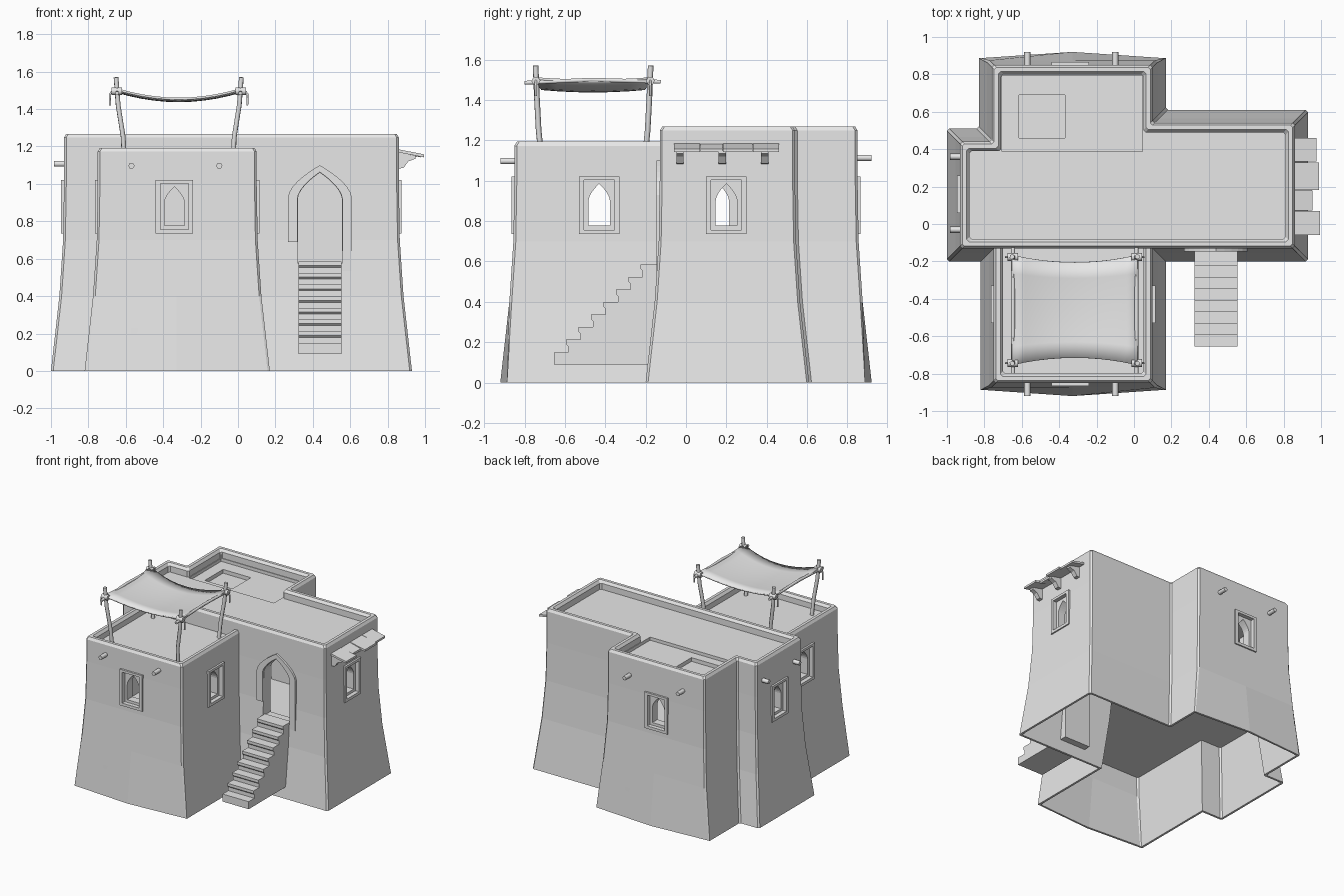
import bpy, bmesh, math
from mathutils import Matrix, Vector

if "Cube" in bpy.data.objects:
    bpy.data.objects.remove(bpy.data.objects["Cube"])

clay = bpy.data.materials.new("pale_grey")
clay.diffuse_color = (0.8, 0.8, 0.8, 1)
clay.use_nodes = True
clay.node_tree.nodes["Principled BSDF"].inputs["Base Color"].default_value = clay.diffuse_color


def finish(bm, name):
    bmesh.ops.recalc_face_normals(bm, faces=bm.faces)
    me = bpy.data.meshes.new(name)
    bm.to_mesh(me)
    bm.free()
    me.materials.append(clay)
    ob = bpy.data.objects.new(name, me)
    bpy.context.collection.objects.link(ob)
    return ob


def combine(ob, other, operation='DIFFERENCE'):
    m = ob.modifiers.new("cut", 'BOOLEAN')
    m.operation, m.object, m.solver = operation, other, 'EXACT'
    bpy.context.view_layer.objects.active = ob
    bpy.ops.object.modifier_apply(modifier=m.name)
    bpy.data.objects.remove(other)


def box(name, x0, x1, y0, y1, z0, z1):
    bm = bmesh.new()
    bmesh.ops.create_cube(bm, size=1)
    for v in bm.verts:
        v.co = ((x0 + x1) / 2 + v.co.x * (x1 - x0),
                (y0 + y1) / 2 + v.co.y * (y1 - y0),
                (z0 + z1) / 2 + v.co.z * (z1 - z0))
    return finish(bm, name)


def wall_place(x, y, turn):
    """Local x runs along the wall, local -y points out of it."""
    return Matrix.Translation((x, y, 0)) @ Matrix.Rotation(math.radians(turn), 4, 'Z')


def prism(name, pts, out0, out1, mat):
    bm = bmesh.new()
    a, b = [[bm.verts.new(mat @ Vector((u, -w, v))) for u, v in pts] for w in (out0, out1)]
    bm.faces.new(a)
    bm.faces.new(b)
    for i in range(len(pts)):
        j = (i + 1) % len(pts)
        bm.faces.new((a[i], a[j], b[j], b[i]))
    return finish(bm, name)


def band(name, outer, inner, out0, out1, mat, closed=True):
    """Raised trim between two matching outlines."""
    bm = bmesh.new()
    loops = [[bm.verts.new(mat @ Vector((u, -w, v))) for u, v in pts]
             for pts, w in ((outer, out0), (outer, out1), (inner, out1), (inner, out0))]
    n = len(outer)
    for i in range(n if closed else n - 1):
        j = (i + 1) % n
        for k in range(4):
            a, b = loops[k], loops[(k + 1) % 4]
            bm.faces.new((a[i], a[j], b[j], b[i]))
    if not closed:
        for i in (0, n - 1):
            bm.faces.new([lp[i] for lp in loops])
    return finish(bm, name)


def tube(name, pts, r):
    cu = bpy.data.curves.new(name, 'CURVE')
    cu.dimensions, cu.bevel_depth, cu.bevel_resolution, cu.use_fill_caps = '3D', r, 1, True
    sp = cu.splines.new('POLY')
    sp.points.add(len(pts) - 1)
    for p, co in zip(sp.points, pts):
        p.co = (*co, 1)
    tmp = bpy.data.objects.new(name, cu)
    bpy.context.collection.objects.link(tmp)
    me = bpy.data.meshes.new_from_object(tmp.evaluated_get(bpy.context.evaluated_depsgraph_get()))
    bpy.data.objects.remove(tmp)
    me.materials.clear()
    me.materials.append(clay)
    ob = bpy.data.objects.new(name, me)
    bpy.context.collection.objects.link(ob)
    return ob


def inset(poly, d, chamfer):
    """Shift a counter-clockwise outline inwards, then trim its corners."""
    P = [Vector(p) for p in poly]
    n = len(P)
    Q = []
    for i in range(n):
        e1, e2 = (P[i] - P[i - 1]).normalized(), (P[(i + 1) % n] - P[i]).normalized()
        n1, n2 = Vector((-e1.y, e1.x)), Vector((-e2.y, e2.x))
        Q.append((P[i] + (n1 + n2) / (1 + n1.dot(n2)) * d, abs(e1.dot(e2)) > 0.9))
    out = []
    for i, (q, straight) in enumerate(Q):
        if straight:
            out.append(q)
        else:
            for other in (Q[i - 1][0], Q[(i + 1) % n][0]):
                out.append(q + (other - q).normalized() * chamfer)
    return out


def shell(name, poly, rings, extra=0.0):
    """Closed solid lofted through (height, inset) rings."""
    bm = bmesh.new()
    loops = []
    for z, d in rings:
        loop = []
        for p in inset(poly, d + extra, 0.012):
            lim = 9 if abs(p.x + 0.33) < 0.01 else 0.887 - extra
            loop.append(bm.verts.new((p.x, max(-lim, min(lim, p.y)), z)))
        loops.append(loop)
    for a, b in zip(loops, loops[1:]):
        for i in range(len(a)):
            j = (i + 1) % len(a)
            bm.faces.new((a[i], a[j], b[j], b[i]))
    bm.faces.new(loops[0])
    bm.faces.new(loops[-1])
    return finish(bm, name)


def wall_rings(top, roof):
    return [(0, 0), (0.4, 0.045), (0.7, 0.065), (1, 0.07), (top - 0.02, 0.07),
            (top, 0.082), (top, 0.105), (top - 0.02, 0.12), (roof, 0.12)]


# Battered clay walls with parapets
main_plan = [(-1, -.2), (.93, -.2), (.93, .61), (.17, .61), (.17, .92),
             (-.33, .92), (-.83, .92), (-.83, .51), (-1, .51)]
front_plan = [(-.82, -.92), (-.33, -.92), (.17, -.92), (.17, 0), (-.82, 0)]
building = shell("building_walls", main_plan, wall_rings(1.268, 1.2))
combine(building, shell("front_block", front_plan, wall_rings(1.193, 1.13)), 'UNION')

# Hollow underside and upper rooms
hollow = [(-0.05, 0), (0.4, 0.045), (0.55, 0.056)]
combine(building, shell("cut", main_plan, hollow, 0.012))
combine(building, shell("cut", [(x, y if y < 0 else 0.1) for x, y in front_plan], hollow, 0.012))
for b in [(-.85, .78, -.05, .42, .57, 1.12), (-.65, 0, .3, .77, .57, 1.12),
          (-.65, 0, -.77, -.2, .57, 1.07),
          (-.705, .045, .388, .795, 1.175, 1.23),   # lower back roof
          (-.615, -.37, .46, .69, 1.145, 1.2)]:     # roof hatch
    combine(building, box("cut", *b))


def arch(half, z0, spring, apex, z0_right=None, n=6):
    left = [(-half * (1 - (i / n) ** 1.7), spring + (apex - spring) * i / n) for i in range(n + 1)]
    right = [(-u, v) for u, v in reversed(left[:-1])]
    return [(-half, z0)] + left + right + [(half, z0 if z0_right is None else z0_right)]


def rect(half, z0, z1):
    return [(-half, z0), (half, z0), (half, z1), (-half, z1)]


# Arched windows in recessed frames
for name, x, y, turn in [("front", -.34, -.853, 0), ("front_right", .103, -.43, 90),
                         ("front_left", -.753, -.43, -90), ("right", .863, .2, 90),
                         ("left", -.933, .16, -90), ("back", -.34, .853, 180)]:
    place = wall_place(x, y, turn)
    combine(building, prism("cut", rect(.075, .757, 1.003), -.02, .1, place))
    combine(building, prism("cut", arch(.053, .778, .9, .985), -.17, .1, place))
    band(name + "_window_frame", rect(.1, .735, 1.022), rect(.075, .757, 1.003), -.01, .012, place)

# Arched doorway with raised trim
door = wall_place(.4375, -.135, 0)
combine(building, prism("cut", arch(.118, .575, .92, 1.06), -.16, .1, door))
band("door_trim", arch(.17, .69, .93, 1.1, .535), arch(.12, .69, .92, 1.063, .535),
     -.02, .012, door, False)

# Staircase with overhanging treads
side = [(-.12, .09), (-.655, .09)]
for i in range(8):
    y, z = -.645 + i * .0615, .15 + i * .0622
    side += [(y - .01, z - .022), (y - .01, z), (y + .0615, z)]
    if i < 7:
        side += [(y + .0615, z + .03)]
side[1] = (-.655, .09)
side += [(-.12, side[-1][1])]
prism("staircase", side, -.115, .115, wall_place(.4375, 0, 90))

# Roof beam ends poking out of the walls
for x in (-.57, -.10):
    for s, z in ((-1, 1.097), (1, 1.113)):
        tube("beam_end", [(x, s * .8, z), (x, s * .92, z)], .017)
for y in (-.03, .36):
    tube("beam_end", [(-.88, y, 1.107), (-.985, y, 1.107)], .017)

# Small plank awning over the right window
for y0, y1, x1 in [(-.06, .07, .995), (.073, .18, .955), (.183, .33, .99), (.333, .46, .975)]:
    plank = [(.84, 1.172), (x1, 1.142), (x1, 1.158), (.84, 1.188)]
    prism("awning_plank", plank, -y1, -y0, Matrix.Identity(4))
for y in (-.03, .18, .39):
    bracket = [(.84, 1.172), (.95, 1.15), (.95, 1.135), (.91, 1.12), (.885, 1.085), (.84, 1.08)]
    prism("awning_bracket", bracket, -y - .018, -y + .018, Matrix.Identity(4))

# Canopy poles, lashings and rope ends
for sx in (-1, 1):
    for sy in (-1, 1):
        px, py = (lambda t: -.317 + sx * (.29 + .045 * t)), (lambda t: -.46 + sy * (.255 + .03 * t))
        tube("canopy_pole", [(px(0), py(0), 1.1), (px(.15), py(.5), 1.25),
                             (px(.75), py(.8), 1.42), (px(1), py(1), 1.57)], .014)
        bx, by = px(.9), py(.95)
        tube("lashing", [(bx - .028, by, 1.495), (bx + .028, by, 1.495)], .022)
        tube("rope_end", [(bx + sx * .02, by, 1.5), (bx + sx * .038, by, 1.48),
                          (bx + sx * .036, by, 1.42)], .006)
    tube("canopy_rail", [(-.317 + sx * .33, -.80, 1.485), (-.317 + sx * .33, -.47, 1.5),
                         (-.317 + sx * .33, -.125, 1.49)], .011)

# Sagging cloth canopy
bm = bmesh.new()
bmesh.ops.create_grid(bm, x_segments=10, y_segments=6, size=1)
for v in bm.verts:
    u, w = v.co.x, v.co.y
    v.co = (-.317 + u * .335, -.46 + w * (.255 + .04 * u * u),
            1.513 - .052 * (1 - u * u) - .012 * (1 - w * w))
cloth = finish(bm, "cloth_canopy")
sol = cloth.modifiers.new("thickness", 'SOLIDIFY')
sol.thickness = .012
for p in cloth.data.polygons:
    p.use_smooth = True
